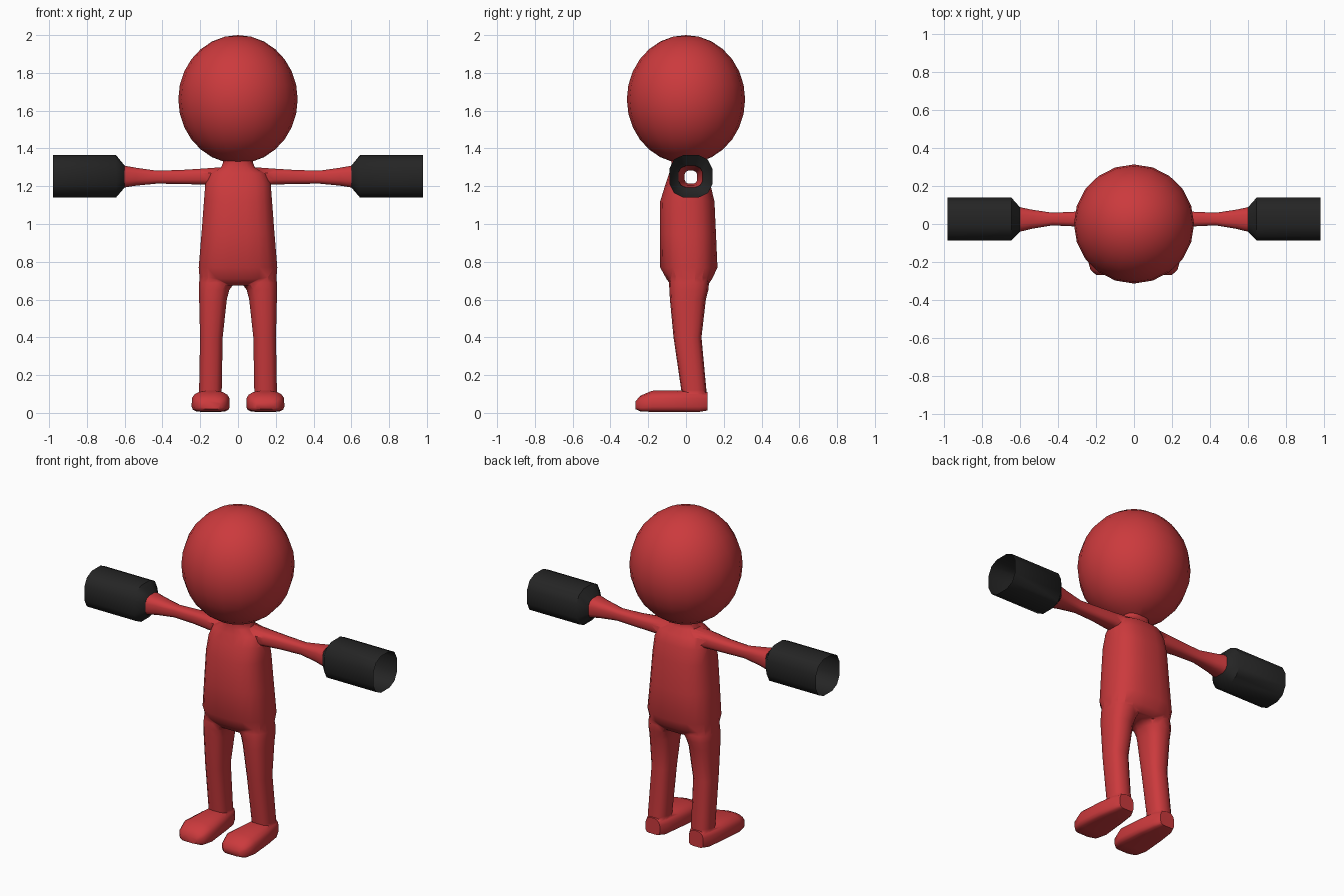
import bpy, bmesh, math
from mathutils import Vector

if "Cube" in bpy.data.objects:
    bpy.data.objects.remove(bpy.data.objects["Cube"])


def material(name, rgb):
    m = bpy.data.materials.new(name)
    m.diffuse_color = (*rgb, 1)
    m.use_nodes = True
    m.node_tree.nodes["Principled BSDF"].inputs["Base Color"].default_value = m.diffuse_color
    return m


RED = material("red", (0.6, 0.042, 0.046))
BLACK = material("black", (0.018, 0.018, 0.018))


def add_object(name, bm, mat):
    bmesh.ops.recalc_face_normals(bm, faces=bm.faces)
    me = bpy.data.meshes.new(name)
    bm.to_mesh(me)
    bm.free()
    me.materials.append(mat)
    ob = bpy.data.objects.new(name, me)
    bpy.context.collection.objects.link(ob)
    return ob


def loft(name, axis, sections, mat, n=16, e=2.6, e_low=None, side=1, caps=True):
    """Skin rounded sections (pos, umin, umax, vmin, vmax) placed along an axis."""
    bm = bmesh.new()
    rings = []
    for pos, u0, u1, v0, v1 in sections:
        ring = []
        for i in range(n):
            a = 2 * math.pi * (i + 0.5) / n
            c, s = math.cos(a), math.sin(a)
            p = 2 / (e_low if e_low and s < 0 else e)
            u = (u0 + u1) / 2 + (u1 - u0) / 2 * math.copysign(abs(c) ** p, c)
            v = (v0 + v1) / 2 + (v1 - v0) / 2 * math.copysign(abs(s) ** p, s)
            co = {"x": (pos, u, v), "y": (u, pos, v), "z": (u, v, pos)}[axis]
            ring.append(bm.verts.new((co[0] * side, co[1], co[2])))
        rings.append(ring)
    for a, b in zip(rings, rings[1:]):
        for i in range(n):
            j = (i + 1) % n
            bm.faces.new((a[i], a[j], b[j], b[i]))
    if caps:
        bm.faces.new(rings[0])
        bm.faces.new(rings[-1])
    return add_object(name, bm, mat)


def smooth(ob, degrees):
    bpy.ops.object.select_all(action="DESELECT")
    ob.select_set(True)
    bpy.context.view_layer.objects.active = ob
    bpy.ops.object.shade_smooth_by_angle(angle=math.radians(degrees))


# Torso with neck: z, x range, y range
body = loft("body", "z", [
    (0.675, -0.18, 0.18, -0.08, 0.115),
    (0.71, -0.205, 0.205, -0.105, 0.14),
    (0.77, -0.21, 0.21, -0.138, 0.168),
    (0.95, -0.195, 0.195, -0.14, 0.16),
    (1.12, -0.182, 0.182, -0.138, 0.152),
    (1.21, -0.175, 0.175, -0.11, 0.13),
    (1.27, -0.15, 0.15, -0.09, 0.11),
    (1.30, -0.09, 0.09, -0.08, 0.075),
    (1.325, -0.08, 0.08, -0.078, 0.07),
    (1.40, -0.08, 0.08, -0.075, 0.07)], RED, n=20)
parts = []

# Round head
bm = bmesh.new()
bmesh.ops.create_uvsphere(bm, u_segments=20, v_segments=14, radius=1)
bmesh.ops.scale(bm, vec=(0.316, 0.313, 0.34), verts=bm.verts)
bmesh.ops.translate(bm, vec=Vector((0, 0, 1.66)), verts=bm.verts)
parts.append(add_object("head", bm, RED))

for side, label in ((1, "left"), (-1, "right")):
    # Leg: z, x range, y range
    parts.append(loft(label + "_leg", "z", [
        (0.03, 0.09, 0.202, -0.015, 0.103),
        (0.12, 0.085, 0.207, -0.025, 0.108),
        (0.40, 0.08, 0.202, -0.066, 0.082),
        (0.60, 0.058, 0.207, -0.085, 0.105),
        (0.65, 0.045, 0.208, -0.088, 0.118),
        (0.69, 0.015, 0.208, -0.09, 0.122),
        (0.78, 0.012, 0.195, -0.08, 0.11)], RED, n=14, side=side))
    # Foot: y, x range, z range
    parts.append(loft(label + "_foot", "y", [
        (0.113, 0.098, 0.196, 0.012, 0.11),
        (0.07, 0.075, 0.216, 0.005, 0.119),
        (-0.03, 0.06, 0.232, 0.005, 0.12),
        (-0.18, 0.043, 0.246, 0.005, 0.118),
        (-0.24, 0.06, 0.23, 0.007, 0.092),
        (-0.268, 0.09, 0.20, 0.02, 0.062)],
        RED, n=16, e=2.5, e_low=5, side=side))
    # Arm: x, y range, z range
    parts.append(loft(label + "_arm", "x", [
        (0.08, -0.04, 0.075, 1.205, 1.302),
        (0.19, -0.03, 0.07, 1.208, 1.294),
        (0.30, -0.014, 0.066, 1.211, 1.287),
        (0.43, -0.008, 0.06, 1.213, 1.283),
        (0.54, -0.027, 0.077, 1.202, 1.299),
        (0.60, -0.042, 0.09, 1.192, 1.31)], RED, n=12, e=3, side=side))
    # Hand: open sleeve
    hand = loft(label + "_hand", "x", [
        (0.60, -0.042, 0.09, 1.192, 1.31),
        (0.645, -0.09, 0.142, 1.138, 1.367),
        (0.98, -0.09, 0.142, 1.138, 1.367)],
        BLACK, n=12, e=2.7, side=side, caps=False)
    smooth(hand, 50)

# Fuse everything red into one skin
for p in parts:
    mod = body.modifiers.new(p.name, "BOOLEAN")
    mod.operation = "UNION"
    mod.solver = "EXACT"
    mod.object = p
bpy.context.view_layer.update()
deps = bpy.context.evaluated_depsgraph_get()
skin = bpy.data.meshes.new_from_object(body.evaluated_get(deps))
body.modifiers.clear()
body.data = skin
for p in parts:
    bpy.data.objects.remove(p)

# Open the arm ends so the limbs are hollow
bm = bmesh.new()
bm.from_mesh(skin)
ends = [f for f in bm.faces if abs(f.calc_center_median().x) > 0.598]
bmesh.ops.delete(bm, geom=ends, context="FACES")
bm.to_mesh(skin)
bm.free()
skin.materials.clear()
skin.materials.append(RED)
for poly in skin.polygons:
    poly.material_index = 0
smooth(body, 60)
